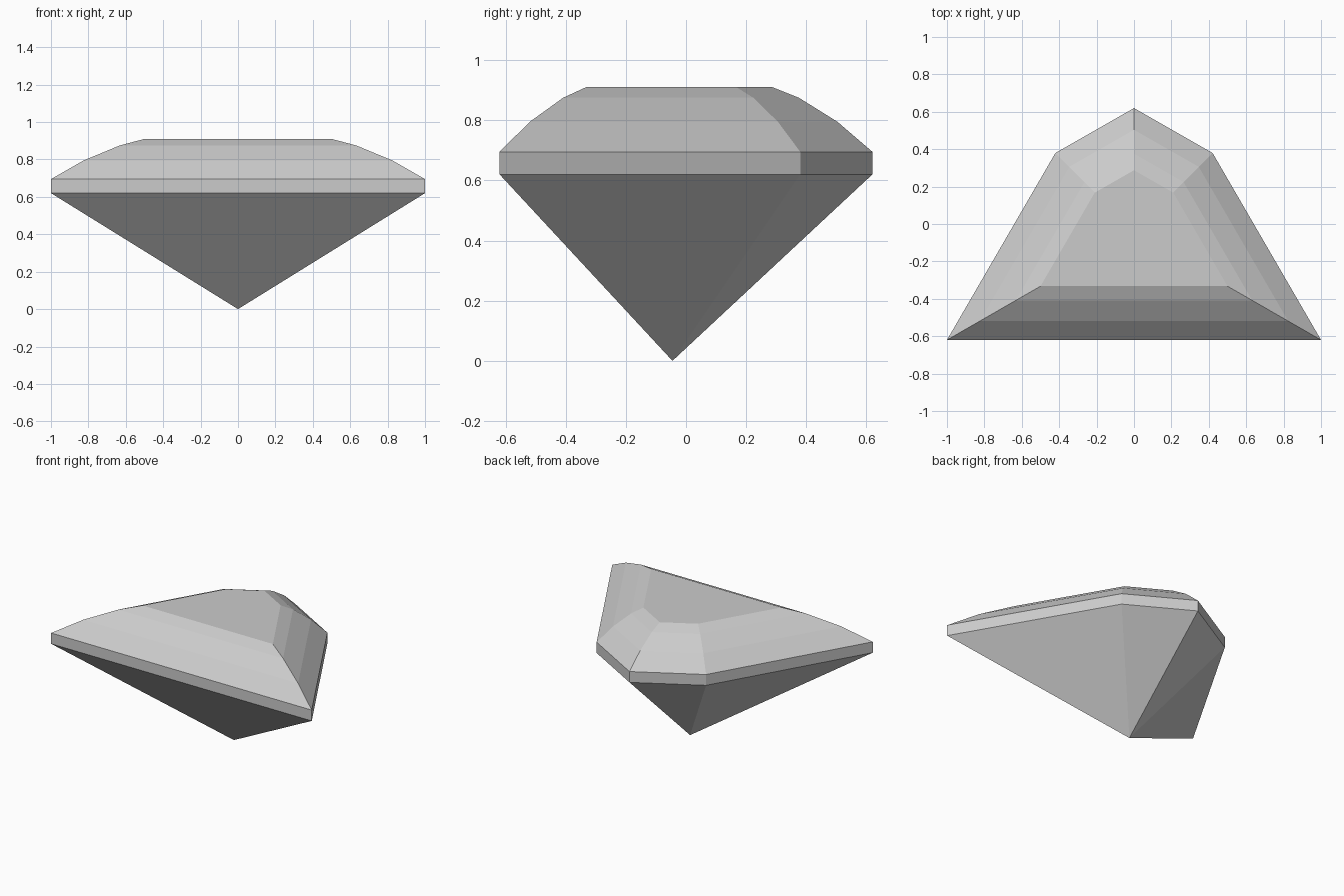
import bpy, bmesh
from mathutils import Vector

cube = bpy.data.objects.get("Cube")
if cube:
    bpy.data.objects.remove(cube, do_unlink=True)

# Stone colour
grey = bpy.data.materials.new("pale_grey_stone")
grey.use_nodes = True
colour = (0.6, 0.6, 0.6, 1)
grey.diffuse_color = colour
grey.node_tree.nodes["Principled BSDF"].inputs["Base Color"].default_value = colour

# Five-sided outline, counter-clockwise, shrunk towards the tip's axis
centre = Vector((0, -0.045))
half = [(1, -0.62), (0.42, 0.38)]
outline = [Vector(p) for p in half + [(0, 0.62)] + [(-x, y) for x, y in reversed(half)]]

# (height, scale) of each ring: girdle bottom, girdle top, three crown tiers
rings = [(0.62, 1), (0.695, 1), (0.795, 0.825), (0.875, 0.632), (0.91, 0.5)]


def add_ring(bm, z, scale):
    points = [centre + (p - centre) * scale for p in outline]
    return [bm.verts.new((p.x, p.y, z)) for p in points]


def bridge(bm, low, high):
    n = len(low)
    for i in range(n):
        j = (i + 1) % n
        bm.faces.new((low[i], low[j], high[j], high[i]))


bm = bmesh.new()
loops = [add_ring(bm, z, s) for z, s in rings]

# Girdle and crown facets
for low, high in zip(loops, loops[1:]):
    bridge(bm, low, high)

# Flat table on top
bm.faces.new(loops[-1])

# Pavilion facets meeting at the tip
tip = bm.verts.new((centre.x, centre.y, 0))
base = loops[0]
for i, v in enumerate(base):
    bm.faces.new((tip, base[(i + 1) % len(base)], v))

bmesh.ops.recalc_face_normals(bm, faces=bm.faces)
mesh = bpy.data.meshes.new("cut_gemstone")
bm.to_mesh(mesh)
bm.free()
mesh.materials.append(grey)
gem = bpy.data.objects.new("cut_gemstone", mesh)
bpy.context.collection.objects.link(gem)
